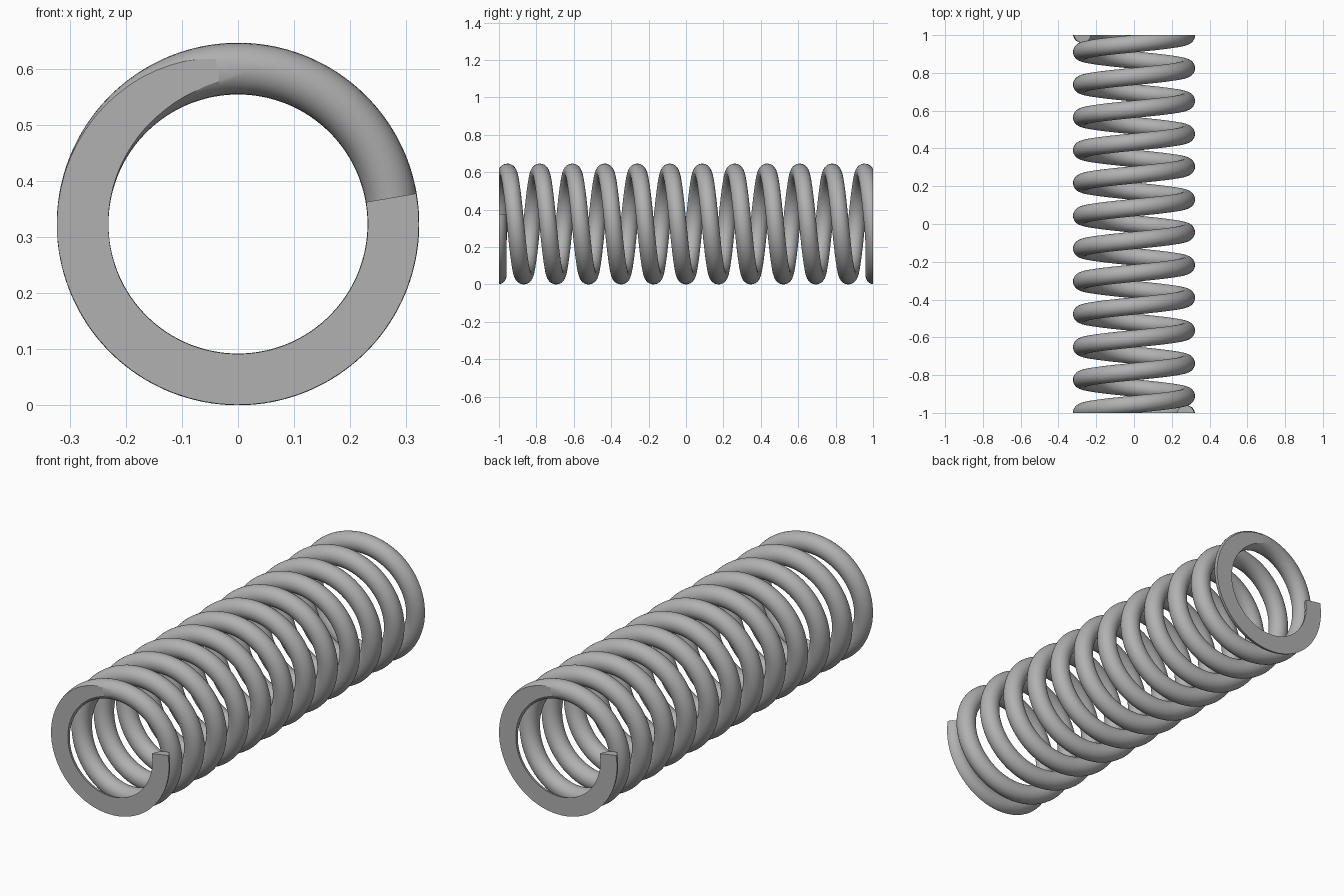
import bpy, bmesh, math
from mathutils import Vector

if "Cube" in bpy.data.objects:
    bpy.data.objects.remove(bpy.data.objects["Cube"])

R, WIRE = 0.277, 0.046          # coil centre-line radius, wire radius
PITCH, SEAT = 0.1736, 1.006     # rise per turn, y of the flat closed end coils
TURNS = 6.277                   # turns each side of the middle
STEPS, SIDES = 900, 28


def path(t):
    """Centre line: t in turns, starting from the bottom of the coil."""
    a = 2 * math.pi * t
    y = PITCH * abs(t)
    k = 0.008                   # soft blend into the closed end coils
    h = max(0.0, k - abs(y - SEAT)) / k
    y = math.copysign(min(y, SEAT) - h * h * k / 4, t)
    return Vector((-R * math.sin(a), y, R + WIRE - R * math.cos(a)))


bm = bmesh.new()

# wire swept along the coil
rings = []
for i in range(STEPS + 1):
    t = -TURNS + 2 * TURNS * i / STEPS
    p = path(t)
    tan = (path(t + 1e-4) - path(t - 1e-4)).normalized()
    out = Vector((p.x, 0, p.z - R - WIRE)).normalized()
    side = tan.cross(out).normalized()
    rings.append([bm.verts.new(p + WIRE * (math.cos(b) * out + math.sin(b) * side))
                  for b in (2 * math.pi * j / SIDES for j in range(SIDES))])
for r0, r1 in zip(rings, rings[1:]):
    for j in range(SIDES):
        k = (j + 1) % SIDES
        bm.faces.new((r0[j], r0[k], r1[k], r1[j]))
bm.faces.new(rings[0])
bm.faces.new(rings[-1])

# ground flat ends
for s in (-1, 1):
    bmesh.ops.bisect_plane(bm, geom=bm.verts[:] + bm.edges[:] + bm.faces[:], dist=1e-6,
                           plane_co=(0, s, 0), plane_no=(0, s, 0), clear_outer=True)
    rim = [e for e in bm.edges if e.is_boundary
           and all(abs(v.co.y - s) < 1e-4 for v in e.verts)]
    bmesh.ops.triangle_fill(bm, edges=rim, use_beauty=True, normal=(0, s, 0))
bmesh.ops.recalc_face_normals(bm, faces=bm.faces[:])

mesh = bpy.data.meshes.new("coil_spring")
bm.to_mesh(mesh)
bm.free()

# dark steel
steel = bpy.data.materials.new("dark_steel")
steel.diffuse_color = (0.44, 0.44, 0.44, 1)
steel.use_nodes = True
steel.node_tree.nodes["Principled BSDF"].inputs["Base Color"].default_value = steel.diffuse_color
mesh.materials.append(steel)

spring = bpy.data.objects.new("coil_spring", mesh)
bpy.context.collection.objects.link(spring)
bpy.context.view_layer.objects.active = spring
spring.select_set(True)
bpy.ops.object.shade_smooth_by_angle(angle=math.radians(30))
